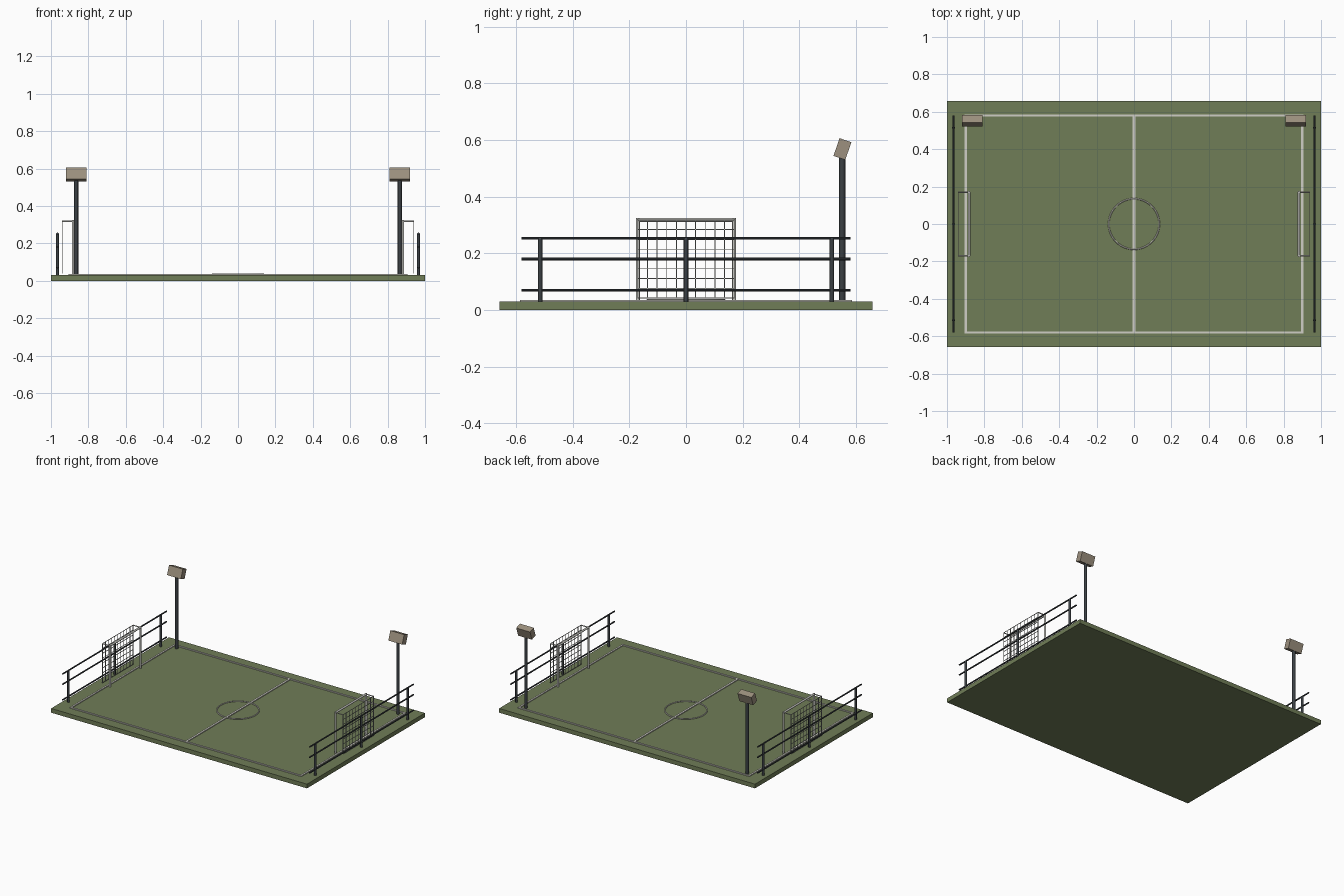
import bpy, math
from mathutils import Vector

if "Cube" in bpy.data.objects:
    bpy.data.objects.remove(bpy.data.objects["Cube"])


def material(name, rgb):
    m = bpy.data.materials.new(name)
    lin = [(c / 255 / 12.92) if c < 11 else ((c / 255 + 0.055) / 1.055) ** 2.4 for c in rgb]
    m.diffuse_color = (*lin, 1)
    m.use_nodes = True
    m.node_tree.nodes["Principled BSDF"].inputs["Base Color"].default_value = m.diffuse_color
    return m


GRASS = material("grass_green", (112, 125, 87))
WHITE = material("line_white", (208, 207, 198))
FRAME = material("goal_grey", (200, 200, 194))
NET = material("net_grey", (178, 180, 176))
STEEL = material("dark_steel", (58, 63, 67))
LAMP = material("lamp_tan", (156, 144, 126))


def finish(name, mat):
    o = bpy.context.object
    o.name = name
    o.data.materials.append(mat)
    return o


def box(name, centre, size, mat, tilt=0):
    bpy.ops.mesh.primitive_cube_add(size=1, location=centre, rotation=(tilt, 0, 0))
    bpy.context.object.scale = size
    return finish(name, mat)


def rod(name, a, b, r, mat, sides=10):
    a, b = Vector(a), Vector(b)
    d = b - a
    bpy.ops.mesh.primitive_cylinder_add(vertices=sides, radius=r, depth=d.length, location=(a + b) / 2,
                                        rotation=d.to_track_quat('Z', 'Y').to_euler())
    bpy.ops.object.shade_smooth_by_angle(angle=math.radians(40))
    return finish(name, mat)


TOP = 0.03

# pitch slab
box("pitch", (0, 0, TOP / 2), (2, 1.316, TOP), GRASS)

# painted markings
for s in (-1, 1):
    box("side_line", (0, s * 0.58, TOP + 0.003), (1.812, 0.012, 0.006), WHITE)
    box("end_line", (s * 0.9, 0, TOP + 0.003), (0.012, 1.16, 0.006), WHITE)
box("halfway_line", (0, 0, TOP + 0.003), (0.014, 1.16, 0.006), WHITE)
bpy.ops.mesh.primitive_torus_add(major_radius=0.135, minor_radius=0.004, major_segments=48,
                                 minor_segments=8, location=(0, 0, TOP + 0.005))
bpy.ops.object.shade_smooth_by_angle(angle=math.radians(40))
finish("centre_circle", WHITE)

for s in (-1, 1):
    # goal frame
    xf, xb, h, w = s * 0.882, s * 0.94, 0.318, 0.17
    for y in (-w, w):
        rod("goal_post", (xf, y, TOP), (xf, y, h + 0.006), 0.007, FRAME)
        rod("goal_top_stay", (xf, y, h), (xb, y, h), 0.0035, FRAME, 8)
    rod("goal_crossbar", (xf, -w, h), (xf, w, h), 0.007, FRAME)

    # net
    for i in range(11):
        y = -w + 2 * w * i / 10
        box("net_upright_cord", (xb, y, (0.04 + h) / 2), (0.003, 0.003, h - 0.04), NET)
    for i in range(9):
        z = 0.042 + (h - 0.042) * i / 8
        box("net_cross_cord", (xb, 0, z), (0.003, 2 * w, 0.003), NET)

    # end fence
    x = s * 0.965
    for y in (-0.515, 0, 0.515):
        rod("fence_post", (x, y, TOP), (x, y, 0.253), 0.008, STEEL)
    for z in (0.07, 0.18, 0.253):
        rod("fence_rail", (x, -0.58, z), (x, 0.58, z), 0.005, STEEL, 8)

    # floodlight
    x = s * 0.865
    rod("light_pole", (x, 0.551, TOP), (x, 0.551, 0.56), 0.011, STEEL, 12)
    box("light_head", (x, 0.552, 0.568), (0.108, 0.044, 0.066), LAMP, -math.radians(19))
